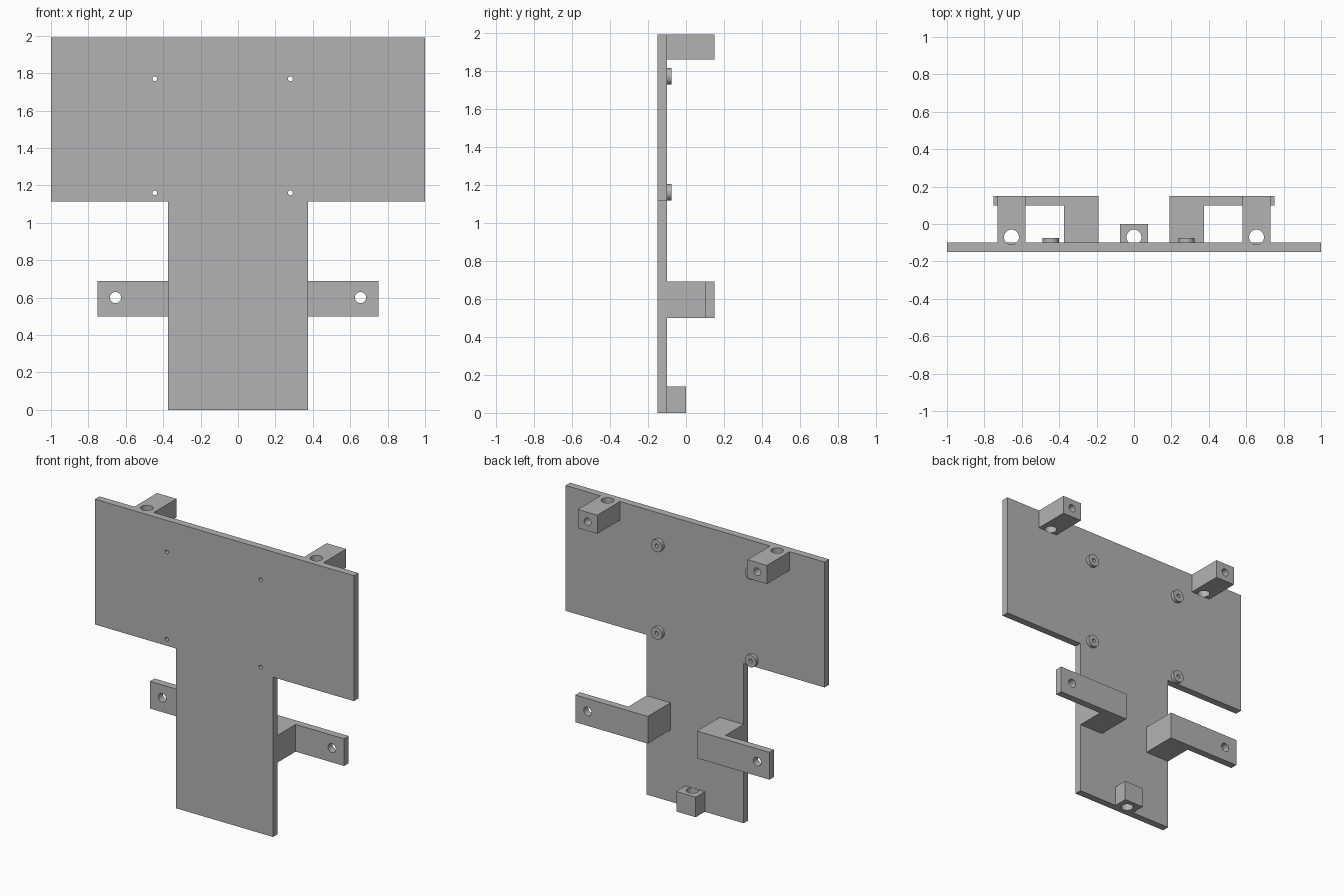
import bpy
import bmesh
import math
from mathutils import Vector

cube = bpy.data.objects.get("Cube")
if cube:
    bpy.data.objects.remove(cube, do_unlink=True)

grey = bpy.data.materials.new("plain grey")
grey.use_nodes = True
grey.diffuse_color = (0.45, 0.45, 0.45, 1)
grey.node_tree.nodes["Principled BSDF"].inputs["Base Color"].default_value = grey.diffuse_color

FRONT, BACK, REAR, TOP = -0.15, -0.10, 0.15, 1.99


def add_object(name, bm):
    bmesh.ops.recalc_face_normals(bm, faces=bm.faces)
    mesh = bpy.data.meshes.new(name)
    bm.to_mesh(mesh)
    bm.free()
    mesh.materials.append(grey)
    obj = bpy.data.objects.new(name, mesh)
    bpy.context.collection.objects.link(obj)
    return obj


def prism(name, outline, start, direction):
    """Extrude a closed outline of 3D points along a direction."""
    bm = bmesh.new()
    face = bm.faces.new([bm.verts.new(Vector(p) + Vector(start)) for p in outline])
    grown = bmesh.ops.extrude_face_region(bm, geom=[face])["geom"]
    verts = [v for v in grown if isinstance(v, bmesh.types.BMVert)]
    bmesh.ops.translate(bm, verts=verts, vec=direction)
    # The starting face stays as the closing cap
    return add_object(name, bm)


def box(name, x0, x1, y0, y1, z0, z1):
    return prism(name, [(x0, y0, 0), (x1, y0, 0), (x1, y1, 0), (x0, y1, 0)],
                 (0, 0, z0), (0, 0, z1 - z0))


def rod(name, start, end, radius, sides=40):
    """Cylinder along y or z between two points."""
    direction = Vector(end) - Vector(start)
    along_y = abs(direction.y) > abs(direction.z)
    ring = []
    for i in range(sides):
        a = 2 * math.pi * i / sides
        u, v = radius * math.cos(a), radius * math.sin(a)
        ring.append((u, 0, v) if along_y else (u, v, 0))
    return prism(name, ring, start, direction)


def drill(parts, start, end, radius):
    """Cut a round hole through each part, then drop the cutter."""
    cutter = rod("hole_cutter", start, end, radius)
    cutter.hide_render = True
    for part in parts:
        mod = part.modifiers.new("hole", "BOOLEAN")
        mod.operation = "DIFFERENCE"
        mod.solver = "EXACT"
        mod.object = cutter
        bpy.context.view_layer.objects.active = part
        bpy.ops.object.modifier_apply(modifier=mod.name)
    bpy.data.objects.remove(cutter, do_unlink=True)


# T-shaped plate
half = [(0.375, 0), (0.375, 1.115), (1, 1.115), (1, TOP)]
outline = half + [(-x, z) for x, z in reversed(half)]
plate = prism("back_plate", [(x, FRONT, z) for x, z in outline],
              (0, 0, 0), (0, BACK - FRONT, 0))
parts = [plate]

for side, s in (("left", 1), ("right", -1)):
    # Upper mounting block with a vertical bore and a rear set-screw hole
    cx, z0 = s * 0.655, 1.86
    block = box(side + "_upper_block", cx - 0.075, cx + 0.075, BACK, REAR, z0, TOP)
    drill([block, plate], (cx, -0.07, z0 - 0.001), (cx, -0.07, TOP + 0.01), 0.04)
    drill([block], (cx, REAR + 0.01, 1.925), (cx, -0.07, 1.925), 0.026)

    # L-shaped side arm with a hole near its tip
    profile = [(0.19, BACK), (0.375, BACK), (0.375, 0.10),
               (0.75, 0.10), (0.75, REAR), (0.19, REAR)]
    arm = prism(side + "_arm", [(s * x, y, 0) for x, y in profile],
                (0, 0, 0.5), (0, 0, 0.19))
    drill([arm], (cx, 0.05, 0.6), (cx, 0.2, 0.6), 0.03)
    parts += [block, arm]

# Lower block with a vertical bore
lower = box("lower_block", -0.075, 0.075, BACK, 0, 0, 0.14)
drill([lower, plate], (0, -0.07, -0.01), (0, -0.07, 0.141), 0.04)
parts.append(lower)

# Round standoffs, drilled through the plate
for row, z in (("upper", 1.77), ("lower", 1.16)):
    for side, x in (("left", 0.28), ("right", -0.445)):
        standoff = rod(f"{row}_{side}_standoff", (x, BACK, z), (x, -0.075, z), 0.043)
        drill([standoff, plate], (x, FRONT - 0.02, z), (x, 0, z), 0.013)
        parts.append(standoff)

# Smooth the round walls, keep the edges sharp
bpy.ops.object.select_all(action="DESELECT")
for part in parts:
    part.select_set(True)
bpy.context.view_layer.objects.active = plate
bpy.ops.object.shade_smooth_by_angle(angle=math.radians(30))
